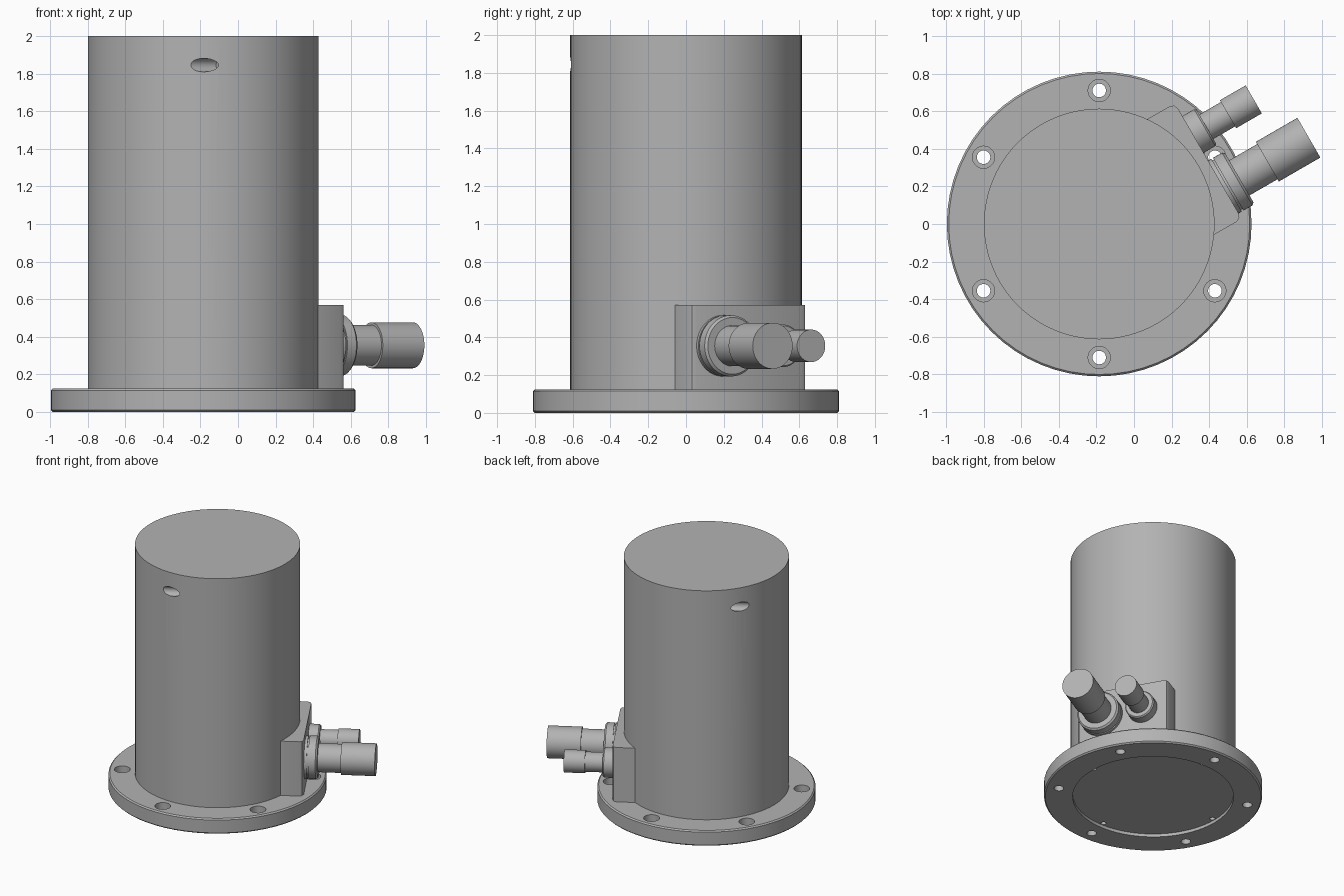
import bpy, bmesh, math
from mathutils import Matrix, Vector

old = bpy.data.objects.get("Cube")
if old:
    bpy.data.objects.remove(old)

CENTRE = Vector((-0.185, 0, 0))
RADIUS = 0.613
# Port frame: local z points outward from the housing, local x up, local y sideways
TURN = Matrix.Rotation(math.radians(30), 4, 'Z')
OUT = TURN @ Vector((1, 0, 0))

grey = bpy.data.materials.new("machined grey")
grey.use_nodes = True
grey.diffuse_color = (0.45, 0.45, 0.45, 1)
grey.node_tree.nodes["Principled BSDF"].inputs["Base Color"].default_value = (0.45, 0.45, 0.45, 1)


def finish(name, bm, matrix):
    bmesh.ops.recalc_face_normals(bm, faces=bm.faces)
    mesh = bpy.data.meshes.new(name)
    bm.to_mesh(mesh)
    bm.free()
    mesh.transform(matrix)
    mesh.materials.append(grey)
    obj = bpy.data.objects.new(name, mesh)
    bpy.context.collection.objects.link(obj)
    return obj


def lathe(name, profile, matrix, sides=64):
    """Closed solid turned from (radius, height) points about local z."""
    bm = bmesh.new()
    rings = []
    for r, z in profile:
        rings.append([bm.verts.new((r * math.cos(a), r * math.sin(a), z))
                      for a in (math.tau * i / sides for i in range(sides))])
    for low, high in zip(rings, rings[1:]):
        for i in range(sides):
            j = (i + 1) % sides
            bm.faces.new((low[i], low[j], high[j], high[i]))
    bm.faces.new(rings[0])
    bm.faces.new(rings[-1])
    return finish(name, bm, matrix)


def cut(target, cutters):
    for cutter in cutters:
        mod = target.modifiers.new(cutter.name, 'BOOLEAN')
        mod.operation = 'DIFFERENCE'
        mod.solver = 'EXACT'
        mod.object = cutter
    bpy.context.view_layer.update()
    evaluated = target.evaluated_get(bpy.context.evaluated_depsgraph_get())
    mesh = bpy.data.meshes.new_from_object(evaluated)
    target.modifiers.clear()
    target.data = mesh
    for cutter in cutters:
        bpy.data.objects.remove(cutter)


def around(radius, degrees):
    a = math.radians(degrees)
    return CENTRE + Vector((radius * math.cos(a), radius * math.sin(a), 0))


# Base flange with chamfered rims
at_centre = Matrix.Translation(CENTRE)
flange = lathe("base_flange", [(0.8, 0), (0.81, 0.01), (0.81, 0.115), (0.8, 0.125)], at_centre)

# Counterbored bolt holes, underside recess and four small blind holes
cutters = [lathe("recess_cutter", [(0.597, -0.1), (0.597, 0.025)], at_centre)]
for k in range(6):
    place = Matrix.Translation(around(0.71, 30 + 60 * k))
    cutters.append(lathe("bolt_cutter", [(0.036, -0.1), (0.036, 0.07), (0.059, 0.07), (0.059, 0.2)], place, 32))
for k in range(4):
    place = Matrix.Translation(around(0.573, 90 * k))
    cutters.append(lathe("pin_cutter", [(0.02, -0.1), (0.02, 0.09)], place, 20))
cut(flange, cutters)

# Cylindrical housing with two slanted blind holes near the top
body = lathe("housing", [(RADIUS, 0.11), (RADIUS, 2)], at_centre, 96)
cutters = []
for degrees in (150, 270):
    entry = around(RADIUS, degrees) + Vector((0, 0, 1.845))
    place = Matrix.Translation(entry) @ OUT.to_track_quat('Z', 'Y').to_matrix().to_4x4()
    cutters.append(lathe("side_hole_cutter", [(0.036, -0.3), (0.036, 0.1)], place, 32))
cut(body, cutters)

# Port block with eased outer corners
bm = bmesh.new()
half = [(0.45, 0.355), (0.64, 0.355), (0.661, 0.345), (0.67, 0.32)]
outline = half + [(n, -t) for n, t in reversed(half)]
face = bm.faces.new([bm.verts.new((n, t, 0.12)) for n, t in outline])
top = bmesh.ops.extrude_face_region(bm, geom=[face])["geom"]
bmesh.ops.translate(bm, vec=(0, 0, 0.45), verts=[v for v in top if isinstance(v, bmesh.types.BMVert)])
block = finish("port_block", bm, at_centre @ TURN)


# Stepped connectors standing out from the block
def connector(name, side, profile):
    place = (at_centre @ TURN @ Matrix.Translation((0, side, 0.355))
             @ Matrix.Rotation(math.pi / 2, 4, 'Y'))
    return lathe(name, profile, place, 48)


large = connector("large_connector", -0.16, [
    (0.162, 0.65), (0.162, 0.69), (0.152, 0.69), (0.152, 0.7), (0.162, 0.7), (0.162, 0.755),
    (0.15, 0.768), (0.108, 0.768), (0.108, 0.94), (0.122, 0.94), (0.122, 1.195)])
small = connector("small_connector", 0.163, [
    (0.113, 0.65), (0.113, 0.742), (0.105, 0.752), (0.075, 0.752),
    (0.075, 0.885), (0.086, 0.885), (0.086, 1.043)])

# Smooth round walls, crisp edges
bpy.ops.object.select_all(action='DESELECT')
for obj in (flange, body, block, large, small):
    obj.select_set(True)
bpy.context.view_layer.objects.active = body
bpy.ops.object.shade_smooth_by_angle(angle=math.radians(30))
